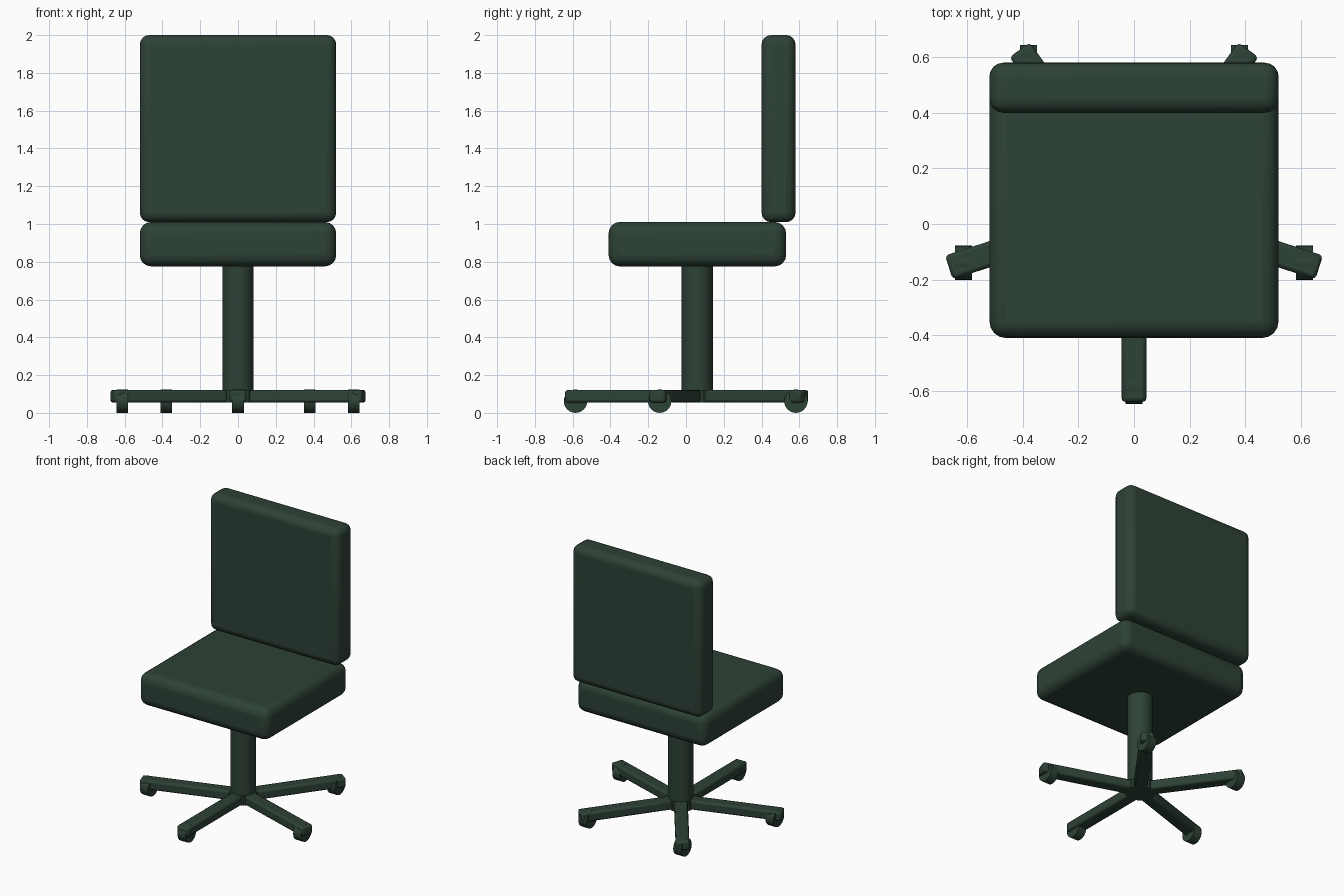
import bpy
from math import radians, cos, sin, pi

cube = bpy.data.objects.get("Cube")
if cube:
    bpy.data.objects.remove(cube, do_unlink=True)

green = bpy.data.materials.new("dark green")
green.use_nodes = True
colour = (0.027, 0.054, 0.037, 1)
green.diffuse_color = colour
green.node_tree.nodes["Principled BSDF"].inputs["Base Color"].default_value = colour

HUB_Y = 0.06


def finish(name, bevel=0, segments=4):
    obj = bpy.context.object
    obj.name = name
    obj.data.materials.append(green)
    bpy.ops.object.transform_apply(location=False, rotation=True, scale=True)
    if bevel:
        mod = obj.modifiers.new("rounded edges", 'BEVEL')
        mod.width = bevel
        mod.segments = segments
    bpy.ops.object.shade_smooth_by_angle(angle=radians(35))
    return obj


def box(name, centre, size, bevel, segments=4, turn=0):
    bpy.ops.mesh.primitive_cube_add(size=1, location=centre, rotation=(0, 0, turn))
    bpy.context.object.scale = size
    return finish(name, bevel, segments)


def cylinder(name, centre, radius, depth, sides, rotation=(0, 0, 0)):
    bpy.ops.mesh.primitive_cylinder_add(vertices=sides, radius=radius, depth=depth,
                                        location=centre, rotation=rotation)
    return finish(name)


# Cushions
box("seat", (0, 0.06, 0.893), (1.04, 0.94, 0.235), 0.06)
box("backrest", (0, 0.49, 1.505), (1.04, 0.18, 0.99), 0.05)

# Column and ten-sided hub, with flats facing the legs
cylinder("column", (0, HUB_Y, 0.45), 0.083, 0.7, 32)
cylinder("hub", (0, HUB_Y, 0.088), 0.097, 0.066, 10)

# Five legs, each carrying a wheel that rolls front to back
for i in range(5):
    angle = -pi / 2 + i * 2 * pi / 5
    dx, dy = cos(angle), sin(angle)
    box(f"leg_{i + 1}", (0.38 * dx, HUB_Y + 0.38 * dy, 0.088),
        (0.64, 0.09, 0.068), 0.014, 2, angle)
    cylinder(f"wheel_{i + 1}", (0.645 * dx, HUB_Y + 0.645 * dy, 0.062),
             0.062, 0.062, 24, (0, pi / 2, 0))
